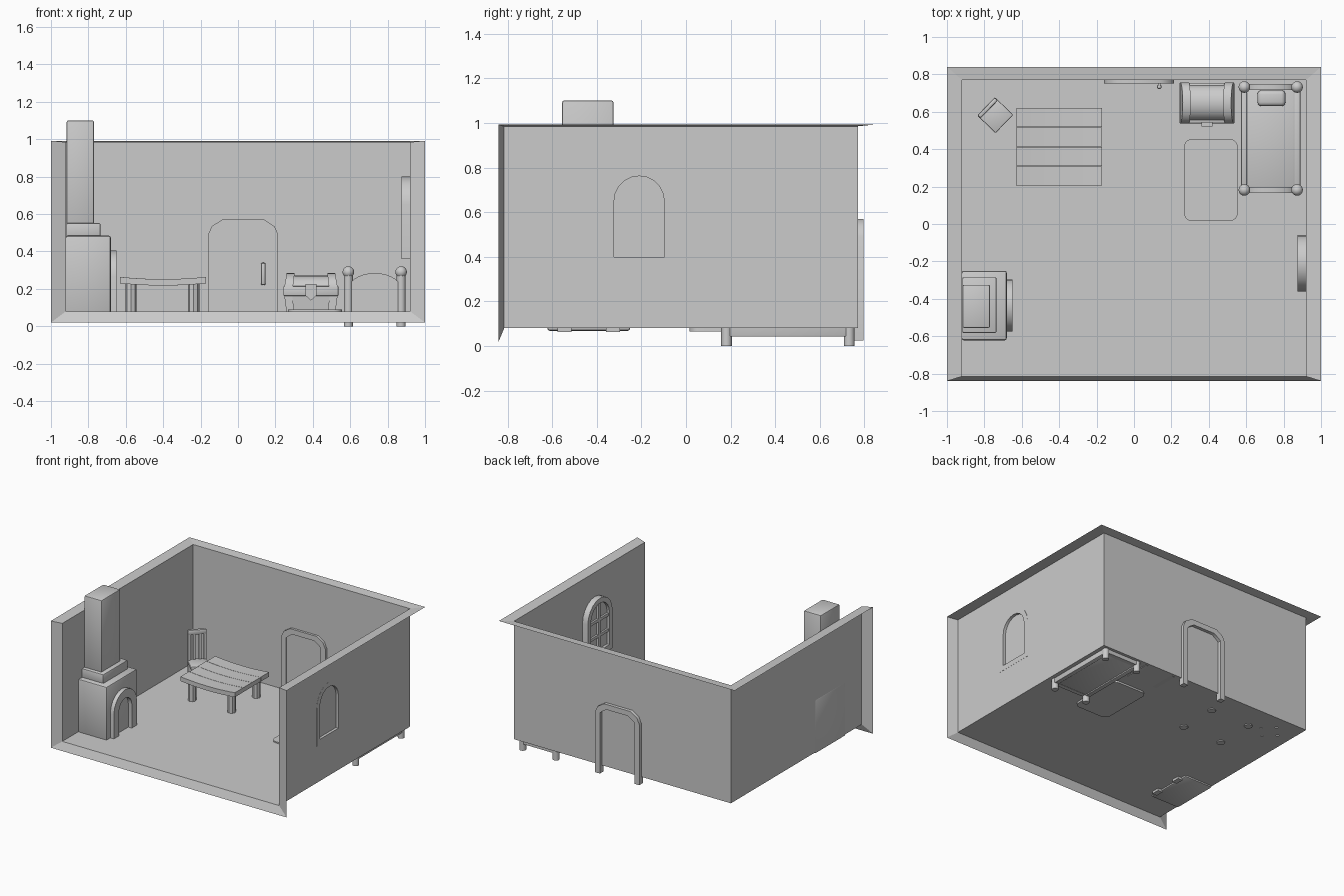
import bpy, bmesh, math
from mathutils import Matrix, Vector

if "Cube" in bpy.data.objects:
    bpy.data.objects.remove(bpy.data.objects["Cube"])


def finish(name, bm, smooth=False, matrix=None):
    if matrix:
        bm.transform(matrix)
    me = bpy.data.meshes.new(name)
    bm.to_mesh(me)
    bm.free()
    ob = bpy.data.objects.new(name, me)
    bpy.context.collection.objects.link(ob)
    if smooth:
        soften(ob)
    return ob


def soften(ob):
    bpy.ops.object.select_all(action='DESELECT')
    ob.select_set(True)
    bpy.context.view_layer.objects.active = ob
    bpy.ops.object.shade_smooth_by_angle(angle=math.radians(40))


def box(name, x, y, z, bevel=0, segs=2, foot=1, matrix=None):
    """Box from ranges; foot scales the bottom face."""
    bm = bmesh.new()
    bmesh.ops.create_cube(bm, size=1)
    for v in bm.verts:
        k = foot if v.co.z < 0 else 1
        v.co = [sum(r) / 2 + c * (r[1] - r[0]) * s
                for r, c, s in zip((x, y, z), v.co, (k, k, 1))]
    if bevel:
        bmesh.ops.bevel(bm, geom=bm.edges[:], offset=bevel, segments=segs,
                        profile=0.5, affect='EDGES')
    return finish(name, bm, bool(bevel), matrix)


def rod(name, x, y, z0, z1, r, sides=12, r_top=None):
    bm = bmesh.new()
    bmesh.ops.create_cone(bm, cap_ends=True, segments=sides, radius1=r,
                          radius2=r if r_top is None else r_top, depth=z1 - z0,
                          matrix=Matrix.Translation((x, y, (z0 + z1) / 2)))
    return finish(name, bm, True)


def slab(name, loops, plane, a, b):
    """Flat outline (first loop solid, others holes) spanning a..b across the plane."""
    cu = bpy.data.curves.new(name, 'CURVE')
    cu.dimensions, cu.fill_mode, cu.extrude = '2D', 'BOTH', abs(b - a) / 2
    for pts in loops:
        sp = cu.splines.new('POLY')
        sp.points.add(len(pts) - 1)
        for p, (u, v) in zip(sp.points, pts):
            p.co = (u, v, 0, 1)
        sp.use_cyclic_u = True
    ob = bpy.data.objects.new(name, cu)
    bpy.context.collection.objects.link(ob)
    mid = (a + b) / 2
    if plane == 'X':
        m = Matrix(((0, 0, 1, mid), (1, 0, 0, 0), (0, 1, 0, 0), (0, 0, 0, 1)))
    elif plane == 'Y':
        m = Matrix(((1, 0, 0, 0), (0, 0, -1, mid), (0, 1, 0, 0), (0, 0, 0, 1)))
    else:
        m = Matrix.Translation((0, 0, mid))
    bpy.ops.object.select_all(action='DESELECT')
    ob.select_set(True)
    bpy.context.view_layer.objects.active = ob
    bpy.ops.object.convert(target='MESH')
    ob = bpy.context.view_layer.objects.active
    ob.data.transform(m)
    soften(ob)
    return ob


def arch(c, w, z0, z1, rise=None, n=10):
    rise = w / 2 if rise is None else rise
    top = [(c + w / 2 * math.cos(math.pi * i / n),
            z1 - rise + rise * math.sin(math.pi * i / n)) for i in range(n + 1)]
    return [(c + w / 2, z0)] + top + [(c - w / 2, z0)]


# Room shell: floor, two walls and the sloping rim around the open sides
X, F, B, Z, T = 0.92, -0.815, 0.77, 0.08, 0.985
bm = bmesh.new()
lf, lb, rb, rf = [[bm.verts.new((x, y, z)) for z in (Z, T)]
                  for x, y in ((-X, F), (-X, B), (X, B), (X, F))]
olf, olb, orb, orf = [bm.verts.new((x, y, 0.992)) for x, y in
                      ((-1, -.84), (-1, .84), (1, .84), (1, -.84))]
blf, brf = bm.verts.new((-1, -.84, .02)), bm.verts.new((1, -.84, .02))
for f in ((lf[0], rf[0], rb[0], lb[0]), (lf[0], lb[0], lb[1], lf[1]),
          (lb[0], rb[0], rb[1], lb[1]), (lf[1], lb[1], olb, olf),
          (lb[1], rb[1], orb, olb), (rb[1], rf[1], orf, orb),
          (lf[0], lf[1], olf, blf), (rf[1], rf[0], brf, orf),
          (rf[0], lf[0], blf, brf)):
    bm.faces.new(f)
finish("room_shell", bm)

# Right wall with the arched window
outer = arch(-.21, .30, .36, .80)
slab("right_wall", [[(F, Z), (B, Z), (B, T), (F, T)], outer], 'X', X, X)
slab("window_frame", [outer, arch(-.21, .225, .40, .762)], 'X', .875, .921)
slab("window_pane", [arch(-.21, .26, .38, .78)], 'X', .896, .90)
box("window_upright", (.882, .90), (-.222, -.198), (.39, .77))
for z in (.51, .63):
    box("window_bar", (.882, .90), (-.33, -.09), (z - .011, z + .011))

# Door with a chamfered frame and handle


def door_loop(i, z0):
    l, r, t = -.16 + i, .215 - i, .57 - i
    return [(l, z0), (l, .49), (l + .02, t - .035 + i * .3), (l + .075 - i * .5, t),
            (r - .075 + i * .5, t), (r - .02, t - .035 + i * .3), (r, .49), (r, z0)]


slab("door_frame", [door_loop(0, .025) + door_loop(.04, .025)[::-1]], 'Y', .752, .795)
slab("door_panel", [door_loop(.035, .08)], 'Y', .76, .769)
box("door_handle", (.122, .148), (.722, .745), (.22, .34), .01)
for z in (.235, .325):
    box("handle_mount", (.128, .142), (.735, .765), (z - .008, z + .008))

# Fireplace
box("fireplace_body", (-.922, -.68), (-.622, -.25), (.068, .485), .012)
box("fireplace_shoulder", (-.918, -.735), (-.583, -.285), (.47, .552), .008)
box("chimney", (-.916, -.77), (-.555, -.325), (.54, 1.10), .008)
slab("fireplace_arch", [arch(-.436, .28, .062, .405)
                        + arch(-.436, .155, .062, .34)[::-1]], 'X', -.69, -.65)

# Table of four sagging planks
N = 8
for i in range(4):
    y = .205 + i * .1045
    e = .004 * (i % 2)
    xs = [-.632 + e + (.462 - e) * k / N for k in range(N + 1)]
    sag = [.012 * (2 * k / N - 1) ** 2 for k in range(N + 1)]
    slab("table_plank", [[(x, .218 + s) for x, s in zip(xs, sag)]
                         + [(x, .252 + s) for x, s in zip(xs, sag)][::-1]],
         'Y', y, y + .102)
for x in (-.572, -.237):
    for y in (.26, .56):
        rod("table_leg", x, y, .072, .226, .03, 8)

# Chair turned towards the table
M = Matrix.Translation((-.742, .582, 0)) @ Matrix.Rotation(math.radians(46), 4, 'Z')
box("chair_seat", (-.068, .068), (-.068, .068), (.175, .20), .006, matrix=M)
for s in (-1, 1):
    box("chair_front_leg", (s * .052 - .01, s * .052 + .01), (-.062, -.042), (.075, .18), matrix=M)
    box("chair_back_post", (s * .056 - .01, s * .056 + .01), (.046, .066), (.075, .41), matrix=M)
    box("chair_slat", (s * .02 - .009, s * .02 + .009), (.05, .062), (.19, .41), matrix=M)
box("chair_top_rail", (-.067, .067), (.044, .068), (.39, .43), .009, matrix=M)

# Rug with rounded corners
r = .045
rug = [(cx + r * math.cos(math.radians(a + 15 * i)), cy + r * math.sin(math.radians(a + 15 * i)))
       for cx, cy, a in ((.51, .41, 0), (.312, .41, 90), (.312, .06, 180), (.51, .06, 270))
       for i in range(7)]
slab("rug", [rug], 'Z', .066, .09)

# Chest: tapered box, barrel lid, end straps, band and lock
box("chest_body", (.255, .525), (.55, .745), (.08, .20), foot=.88)


def lid(name, x0, x1, grow):
    w = .19 + 2 * grow
    ob = slab(name, [arch(.648, w, .195, .272 + grow, rise=.075, n=10)], 'X', x0, x1)
    for v in ob.data.vertices:
        v.co.x = .39 + (v.co.x - .39) * (1 - 1.2 * (v.co.z - .195))


lid("chest_lid", .26, .52, 0)
for x in (.245, .488):
    lid("chest_lid_strap", x, x + .047, .013)
for s in (-1, 1):
    m = Matrix.Translation((.39 + s * .118, 0, .14)) @ Matrix.Rotation(s * .13, 4, 'Y')
    box("chest_side_strap", (-.021, .021), (.548, .75), (-.062, .06), matrix=m)
box("chest_band", (.243, .537), (.538, .755), (.162, .215), .005)
slab("chest_lock", [[(.36, .225), (.36, .165), (.39, .138), (.42, .165), (.42, .225)]],
     'Y', .52, .545)

# Bed: posts with ball tops, rails, end boards, mattress and pillow
for x in (.59, .872):
    for y in (.182, .732):
        rod("bed_post", x, y, 0, .29, .024, 12)
        bm = bmesh.new()
        bmesh.ops.create_uvsphere(bm, u_segments=16, v_segments=10, radius=.031,
                                  matrix=Matrix.Translation((x, y, .29)))
        finish("bed_post_ball", bm, True)
    box("bed_side_rail", (x - .018, x + .018), (.18, .735), (.042, .17), .006)
for name, y in (("footboard", .182), ("headboard", .732)):
    slab(name, [arch(.731, .28, .05, .285, rise=.085, n=14)], 'Y', y - .016, y + .016)
box("mattress", (.60, .862), (.19, .725), (.05, .175), .012)
box("pillow", (.66, .81), (.63, .715), (.165, .225), .022, 3)
